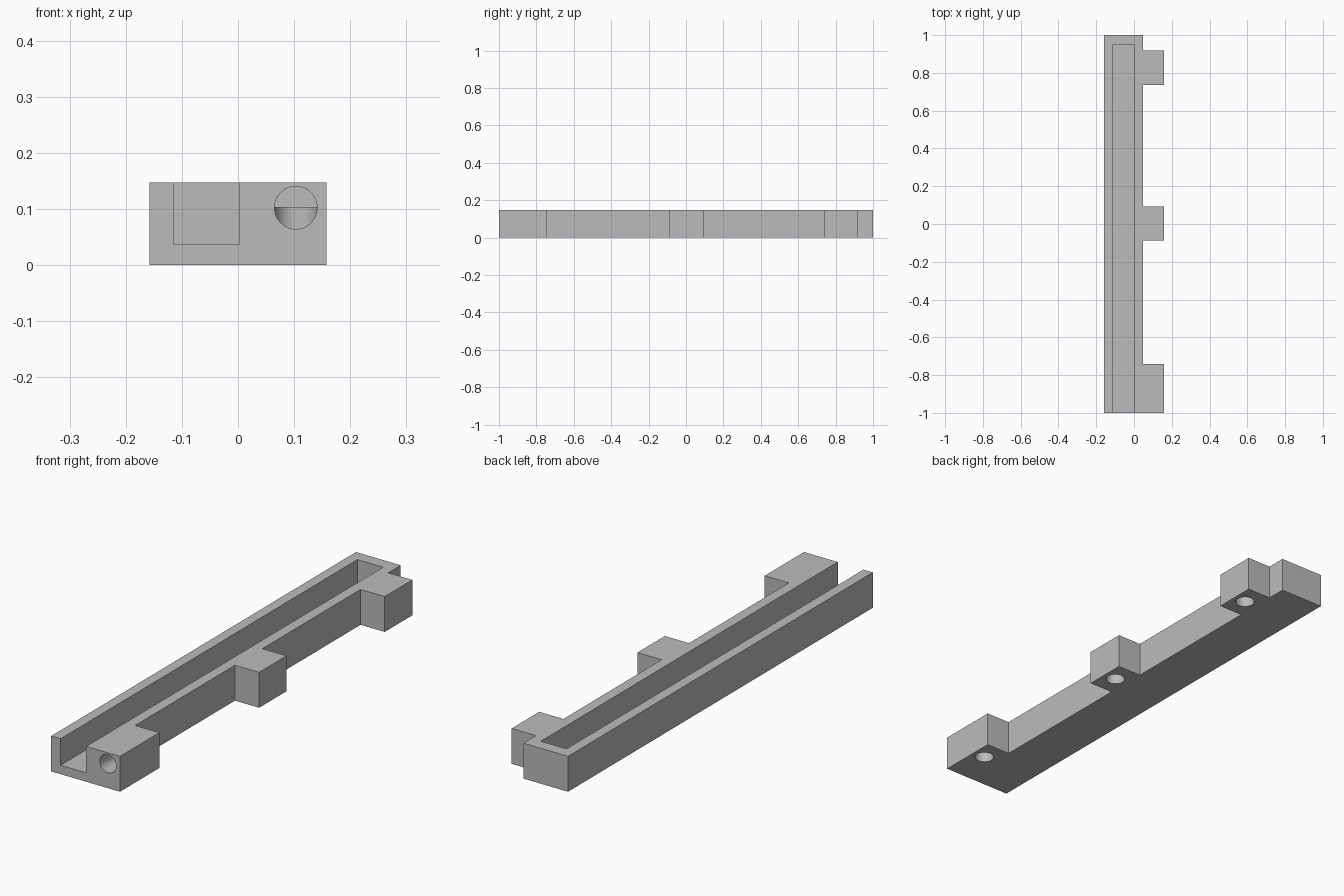
import bpy, bmesh
from math import radians
from mathutils import Matrix

cube = bpy.data.objects.get("Cube")
if cube:
    bpy.data.objects.remove(cube, do_unlink=True)

HEIGHT = 0.147
LEFT, WALL, TAB_EDGE = -0.158, 0.047, 0.158
TABS = [(-1.0, -0.742), (-0.087, 0.093), (0.737, 0.918)]
HOLE_X, HOLE_R = 0.103, 0.038
HOLE_Y = [-0.83, 0.003, 0.828]

grey = bpy.data.materials.new("plain_grey")
grey.use_nodes = True
grey.diffuse_color = (0.5, 0.5, 0.5, 1)
grey.node_tree.nodes["Principled BSDF"].inputs["Base Color"].default_value = (0.5, 0.5, 0.5, 1)


def finish(name, bm):
    bmesh.ops.recalc_face_normals(bm, faces=bm.faces)
    mesh = bpy.data.meshes.new(name)
    bm.to_mesh(mesh)
    bm.free()
    mesh.materials.append(grey)
    obj = bpy.data.objects.new(name, mesh)
    bpy.context.collection.objects.link(obj)
    return obj


def prism(name, outline, z0, z1):
    bm = bmesh.new()
    face = bm.faces.new([bm.verts.new((x, y, z0)) for x, y in outline])
    top = bmesh.ops.extrude_face_region(bm, geom=[face])["geom"]
    bmesh.ops.translate(bm, vec=(0, 0, z1 - z0),
                        verts=[v for v in top if isinstance(v, bmesh.types.BMVert)])
    return finish(name, bm)


def drill(name, centre, depth, rotation):
    bm = bmesh.new()
    bmesh.ops.create_cone(bm, cap_ends=True, segments=48, radius1=HOLE_R, radius2=HOLE_R,
                          depth=depth, matrix=Matrix.Translation(centre) @ rotation)
    return finish(name, bm)


# Rail with three side tabs, extruded from its plan outline
outline = [(LEFT, 1), (LEFT, -1)]
for y0, y1 in TABS:
    if y0 > -1:
        outline.append((WALL, y0))
    outline += [(TAB_EDGE, y0), (TAB_EDGE, y1), (WALL, y1)]
outline.append((WALL, 1))
rail = prism("channel_rail", outline, 0, HEIGHT)

# Open-fronted channel, blind holes under the tabs and the front port
channel = [(-0.115, -1.1), (0.003, -1.1), (0.003, 0.948), (-0.115, 0.948)]
cutters = [prism("channel_cutter", channel, 0.037, 0.3)]
for y in HOLE_Y:
    cutters.append(drill("tab_hole_cutter", (HOLE_X, y, 0), 0.204, Matrix.Identity(4)))
cutters.append(drill("front_port_cutter", (HOLE_X, -1, 0.102), 0.34,
                     Matrix.Rotation(radians(90), 4, "X")))

for cutter in cutters:
    cutter.hide_render = True
    mod = rail.modifiers.new(cutter.name, "BOOLEAN")
    mod.operation = "DIFFERENCE"
    mod.solver = "EXACT"
    mod.object = cutter

# Apply the cuts and remove the cutters
bpy.context.view_layer.update()
evaluated = rail.evaluated_get(bpy.context.evaluated_depsgraph_get())
cut_mesh = bpy.data.meshes.new_from_object(evaluated)
rail.modifiers.clear()
rail.data = cut_mesh
for cutter in cutters:
    bpy.data.objects.remove(cutter, do_unlink=True)

# Smooth bores, sharp edges
bpy.ops.object.select_all(action="DESELECT")
rail.select_set(True)
bpy.context.view_layer.objects.active = rail
bpy.ops.object.shade_smooth_by_angle(angle=radians(30))
